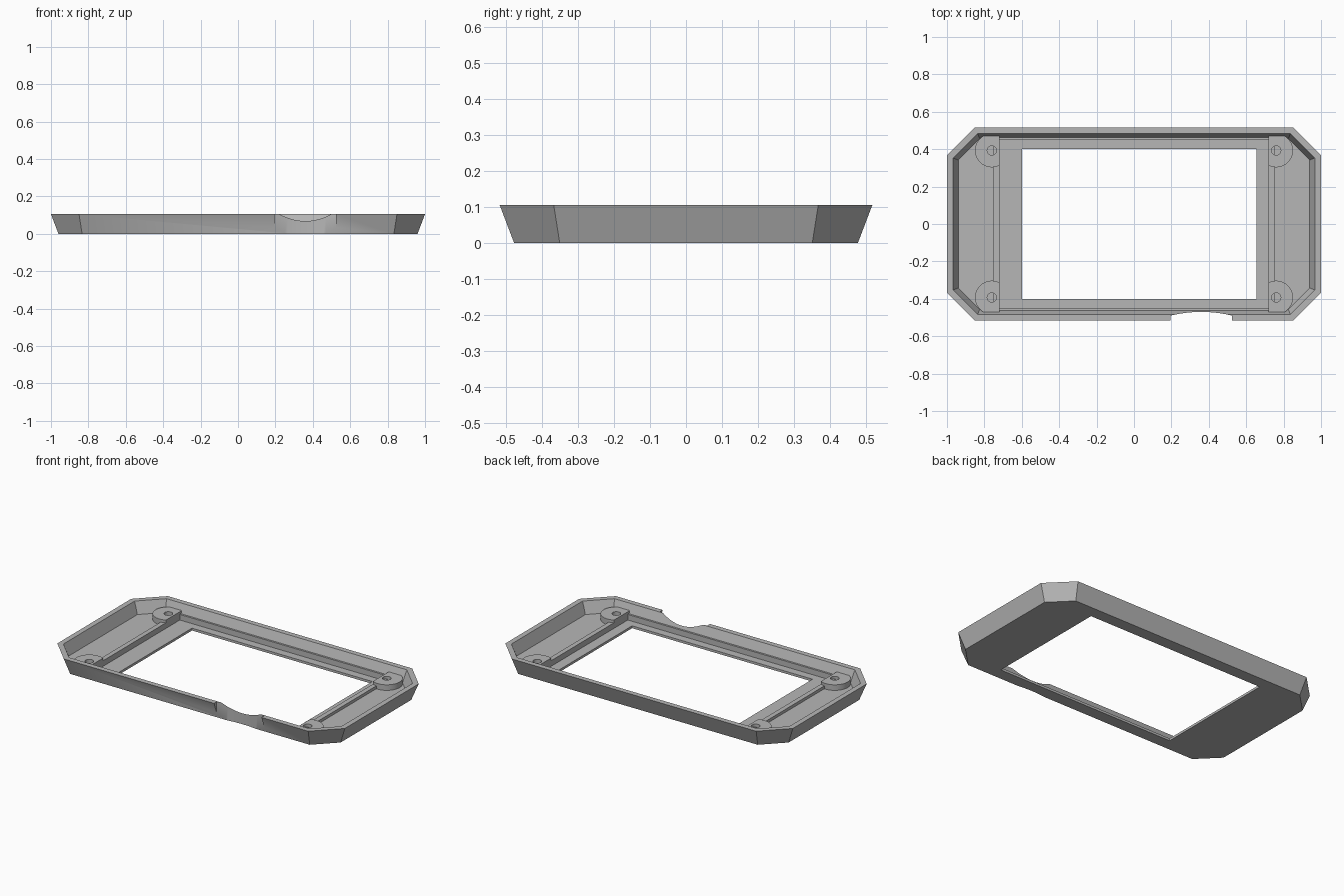
import bpy, bmesh, math

cube = bpy.data.objects.get("Cube")
if cube:
    bpy.data.objects.remove(cube, do_unlink=True)

HEIGHT, FLOOR, RECESS = 0.105, 0.032, 0.015
RIB_TOP, BOSS_TOP = 0.05, 0.067

grey = bpy.data.materials.new("plain grey")
grey.use_nodes = True
grey.diffuse_color = (0.47, 0.47, 0.47, 1)
grey.node_tree.nodes["Principled BSDF"].inputs["Base Color"].default_value = grey.diffuse_color


def octagon(inset):
    """Chamfered rectangle, moved inward evenly from the rim outline."""
    x, y = 1 - inset, 0.517 - inset
    c = 0.15 - inset * (2 - math.sqrt(2))
    return [(x, c - y), (x, y - c), (x - c, y), (c - x, y),
            (-x, y - c), (-x, c - y), (c - x, -y), (x - c, -y)]


def rectangle(x0, x1, y0, y1):
    return [(x0, y0), (x1, y0), (x1, y1), (x0, y1)]


def circle(cx, cy, r, n=32):
    return [(cx + r * math.cos(2 * math.pi * i / n),
             cy + r * math.sin(2 * math.pi * i / n)) for i in range(n)]


def loft(name, low, z0, high, z1):
    """Closed solid between two outlines with equal point counts."""
    bm = bmesh.new()
    a = [bm.verts.new((x, y, z0)) for x, y in low]
    b = [bm.verts.new((x, y, z1)) for x, y in high]
    bm.faces.new(a[::-1])
    bm.faces.new(b)
    for i in range(len(a)):
        j = (i + 1) % len(a)
        bm.faces.new((a[i], a[j], b[j], b[i]))
    bmesh.ops.recalc_face_normals(bm, faces=bm.faces)
    mesh = bpy.data.meshes.new(name)
    bm.to_mesh(mesh)
    bm.free()
    mesh.materials.append(grey)
    obj = bpy.data.objects.new(name, mesh)
    bpy.context.collection.objects.link(obj)
    return obj


def prism(name, outline, z0, z1):
    return loft(name, outline, z0, outline, z1)


def cut(obj, *cutters):
    """Subtract the cutters, keep the result and delete the cutters."""
    for cutter in cutters:
        cutter.hide_render = True
        mod = obj.modifiers.new("cut", "BOOLEAN")
        mod.operation, mod.solver, mod.object = "DIFFERENCE", "EXACT", cutter
    graph = bpy.context.evaluated_depsgraph_get()
    mesh = bpy.data.meshes.new_from_object(obj.evaluated_get(graph))
    obj.modifiers.clear()
    obj.data = mesh
    for cutter in cutters:
        bpy.data.objects.remove(cutter, do_unlink=True)


# Flared shell, its cavity, the sunken frame and the offset window
shell = loft("bezel_shell", octagon(0.04), 0, octagon(0), HEIGHT)
over = 0.01
slope = 0.38
cavity = loft("cavity_cutter", octagon(0.033 + slope * (HEIGHT - FLOOR)), FLOOR,
              octagon(0.033 - slope * over), HEIGHT + over)
recess = prism("recess_cutter", rectangle(-0.72, 0.72, -0.45, 0.45), RECESS, HEIGHT)
window = prism("window_cutter", rectangle(-0.6, 0.655, -0.4, 0.4), -0.1, HEIGHT)

# Shallow arched finger scoop in the front wall
scoop_x, scoop_half, scoop_r, scoop_y = 0.36, 0.165, 0.69, -0.47
arc = []
for i in range(25):
    dx = scoop_half * (1 - i / 12)
    arc.append((scoop_x + dx, scoop_y - scoop_r + math.sqrt(scoop_r ** 2 - dx ** 2)))
scoop = prism("scoop_cutter", [(scoop_x - scoop_half, -0.6),
                               (scoop_x + scoop_half, -0.6)] + arc, -0.1, HEIGHT + 0.1)
cut(shell, cavity, recess, window, scoop)

# Low rib around the sunken frame
rib = prism("frame_rib", rectangle(-0.75, 0.75, -0.462, 0.462), RECESS - 0.005, RIB_TOP)
cut(rib, prism("rib_cutter", rectangle(-0.72, 0.72, -0.45, 0.45), 0, HEIGHT))

# Four screw bosses, trimmed flat toward the window and the wall
for x_name, sx in (("left", 1), ("right", -1)):
    for y_name, sy in (("front", -1), ("back", 1)):
        outline = [(sx * max(x, 0.72), sy * min(y, 0.474))
                   for x, y in circle(0.76, 0.393, 0.09, 48)]
        # Square off the inner side so that it runs straight to the wall
        inner = [p for p in outline if abs(p[0]) > 0.7201]
        inner += [(sx * 0.72, sy * 0.474), (sx * 0.72, sy * 0.312)]
        inner.sort(key=lambda p: math.atan2(p[1] - sy * 0.39, p[0] - sx * 0.76))
        boss = prism(f"{y_name}_{x_name}_screw_boss", inner, RECESS - 0.003, BOSS_TOP)
        cut(boss, prism("hole_cutter", circle(sx * 0.76, sy * 0.393, 0.025, 24),
                        RECESS + 0.005, HEIGHT))
        # Clear the shell floor below the screw hole
        cut(shell, prism("floor_hole_cutter", circle(sx * 0.76, sy * 0.393, 0.03, 24),
                         RECESS, HEIGHT))

# Smooth the curved surfaces and keep the edges crisp
for obj in list(bpy.context.collection.objects):
    if obj.type == "MESH" and obj.data.materials and obj.data.materials[0] == grey:
        bpy.ops.object.select_all(action="DESELECT")
        obj.select_set(True)
        bpy.context.view_layer.objects.active = obj
        bpy.ops.object.shade_smooth_by_angle(angle=math.radians(30))
